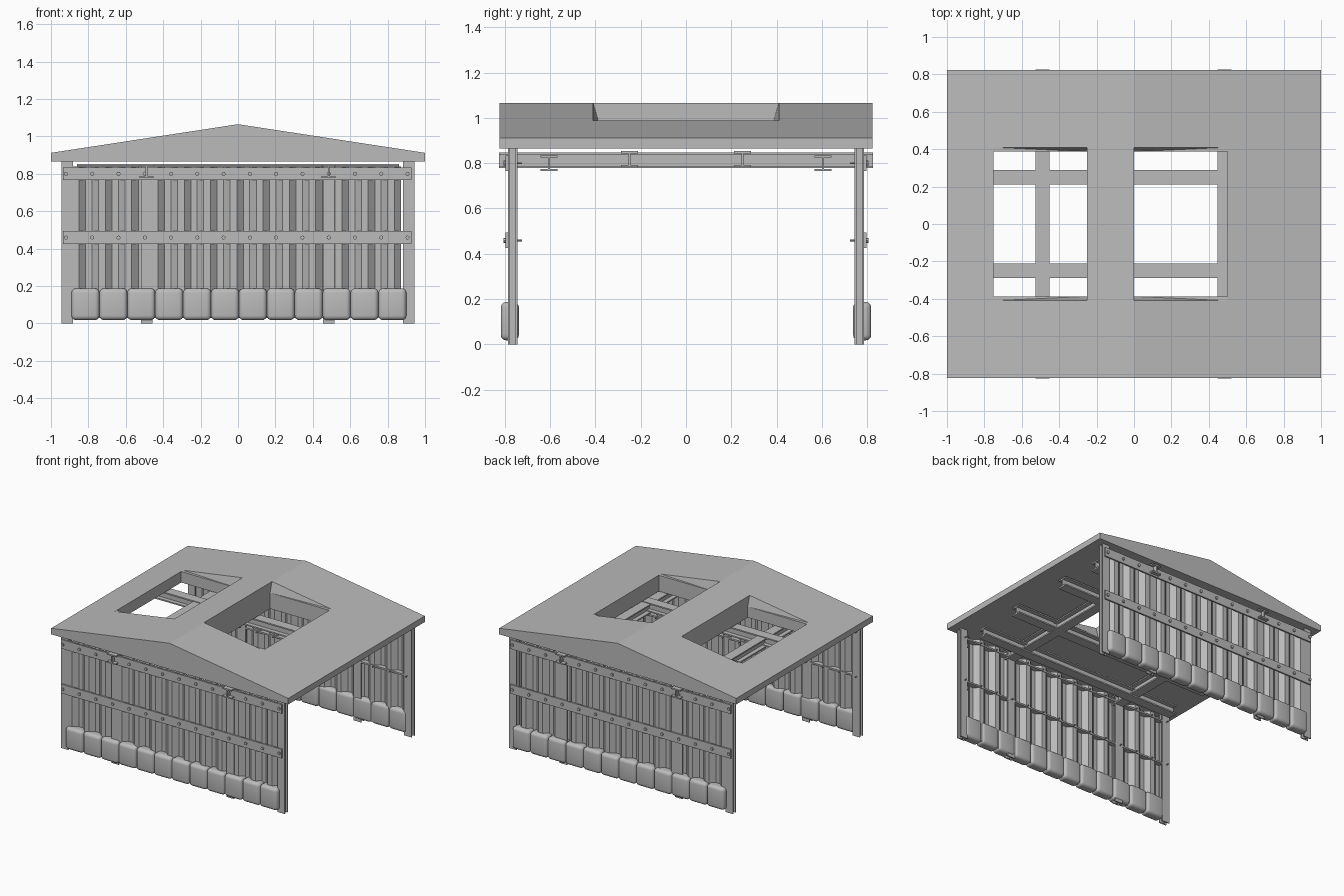
import bpy, bmesh
from mathutils import Matrix, Vector

if "Cube" in bpy.data.objects:
    bpy.data.objects.remove(bpy.data.objects["Cube"])

GREY = (0.5, 0.5, 0.5, 1)
mat = bpy.data.materials.new("plain grey")
mat.use_nodes = True
mat.diffuse_color = GREY
mat.node_tree.nodes["Principled BSDF"].inputs["Base Color"].default_value = GREY


def finish(bm, name):
    bmesh.ops.recalc_face_normals(bm, faces=bm.faces)
    mesh = bpy.data.meshes.new(name)
    bm.to_mesh(mesh)
    bm.free()
    mesh.materials.append(mat)
    ob = bpy.data.objects.new(name, mesh)
    bpy.context.collection.objects.link(ob)
    return ob


def add_box(bm, x, y, z):
    """Box from three (low, high) ranges."""
    mid = Vector([(a + b) / 2 for a, b in (x, y, z)])
    size = Vector([abs(b - a) for a, b in (x, y, z)])
    m = Matrix.Translation(mid) @ Matrix.Diagonal(size).to_4x4()
    return bmesh.ops.create_cube(bm, size=1, matrix=m)["verts"]


def boxes(name, *ranges):
    bm = bmesh.new()
    for r in ranges:
        add_box(bm, *r)
    return finish(bm, name)


def around(c, w):
    return (c - w / 2, c + w / 2)


def i_beam(name, axis, c, length, top, w=0.075, h=0.07, t=0.01):
    """Horizontal I beam along x or y, centred at c on the other axis."""
    parts = []
    for width, z in ((w, (top - t, top)), (t, (top - h, top)), (w, (top - h, top - h + t))):
        run, cross = around(0, length), around(c, width)
        parts.append((run, cross, z) if axis == "x" else (cross, run, z))
    return boxes(name, *parts)


def h_post(name, x, y, top, w=0.062, d=0.04, t=0.008):
    """Upright H post with its flanges facing front and back."""
    z = (0, top)
    return boxes(name,
                 (around(x, w), around(y - d / 2 + t / 2, t), z),
                 (around(x, w), around(y + d / 2 - t / 2, t), z),
                 (around(x, t), around(y, d), z))


# Gabled roof slab
EAVE, RIDGE, BASE, HALF_Y = 0.912, 1.065, 0.866, 0.823


def roof_z(x):
    return RIDGE - (RIDGE - EAVE) * abs(x)


bm = bmesh.new()
outline = [(-1, BASE), (1, BASE), (1, EAVE), (0, RIDGE), (-1, EAVE)]
face = bm.faces.new([bm.verts.new((x, -HALF_Y, z)) for x, z in outline])
ext = bmesh.ops.extrude_face_region(bm, geom=[face])
bmesh.ops.translate(bm, vec=(0, 2 * HALF_Y, 0),
                    verts=[v for v in ext["geom"] if isinstance(v, bmesh.types.BMVert)])
roof = finish(bm, "roof")

# Skylight openings with flared ends
for x0, x1 in ((-0.75, -0.25), (0.0, 0.5)):
    lip = min(roof_z(x0), roof_z(x1)) - 0.001
    rings = [(0.387, lambda x: 0.8), (0.387, lambda x: lip),
             (0.41, roof_z), (0.41, lambda x: roof_z(x) + 0.1)]
    bm = bmesh.new()
    loops = [[bm.verts.new((x, y, zf(x))) for x, y in
              ((x0, -hy), (x1, -hy), (x1, hy), (x0, hy))] for hy, zf in rings]
    for a, b in zip(loops, loops[1:]):
        for i in range(4):
            j = (i + 1) % 4
            bm.faces.new((a[i], a[j], b[j], b[i]))
    bm.faces.new(loops[0])
    bm.faces.new(loops[-1])
    bmesh.ops.triangulate(bm, faces=bm.faces)
    cutter = finish(bm, "skylight_cutter")
    cutter.hide_render = True
    cutter.hide_set(True)
    cut = roof.modifiers.new("skylight", "BOOLEAN")
    cut.operation, cut.solver, cut.object = "DIFFERENCE", "EXACT", cutter

bpy.context.view_layer.update()
evaluated = roof.evaluated_get(bpy.context.evaluated_depsgraph_get())
cut_mesh = bpy.data.meshes.new_from_object(evaluated)
roof.modifiers.clear()
roof.data = cut_mesh
for ob in [o for o in bpy.data.objects if o.name.startswith("skylight_cutter")]:
    bpy.data.objects.remove(ob)

# Ceiling beams
for x in (-0.49, 0.485):
    i_beam("long_beam", "y", x, 1.65, 0.848)
for s in (-1, 1):
    i_beam("inner_cross_beam", "x", s * 0.25, 1.72, 0.853)
    i_beam("outer_cross_beam", "x", s * 0.605, 1.72, 0.835)

# Two matching side walls
PITCH = 0.1405
for s, side in ((-1, "front"), (1, "back")):
    wall_y = s * 0.765
    for x in (-0.914, 0.912):
        h_post(side + "_corner_post", x, wall_y, BASE)
    for x in (-0.488, 0.485):
        h_post(side + "_middle_post", x, wall_y, 0.84)

    # Corrugated sheet
    bm = bmesh.new()
    pts, x, k = [], -0.885, 0
    while x < 0.886:
        pts.append((x, s * (0.783 if k % 4 < 2 else 0.752)))
        x += PITCH / 4
        k += 1
    rows = [[bm.verts.new((px, py, z)) for px, py in pts] for z in (0.03, 0.84)]
    for i in range(len(pts) - 1):
        bm.faces.new((rows[0][i], rows[0][i + 1], rows[1][i + 1], rows[1][i]))
    sheet = finish(bm, side + "_corrugated_sheet")
    solid = sheet.modifiers.new("thickness", "SOLIDIFY")
    solid.thickness, solid.offset = 0.004, 0

    # Angle rails and their bolts
    for z in (0.8, 0.459):
        boxes(side + "_rail",
              ((-0.935, 0.927), (s * 0.786, s * 0.797), around(z, 0.069)),
              ((-0.885, 0.885), (s * 0.745, s * 0.79), around(z, 0.012)))
        bm = bmesh.new()
        for i in range(14):
            for r, depth, y in ((0.011, 0.01, 0.801), (0.004, 0.075, 0.762)):
                m = Matrix.Translation((-0.92 + i * PITCH, s * y, z)) @ Matrix.Rotation(1.5708, 4, "X")
                bmesh.ops.create_cone(bm, cap_ends=True, segments=8, radius1=r,
                                      radius2=r, depth=depth, matrix=m)
        finish(bm, side + "_bolts")

    # Row of stuffed bags along the foot
    width = 1.79 / 12
    for i in range(12):
        bm = bmesh.new()
        add_box(bm, around(-0.89 + (i + 0.5) * width, width), (s * 0.738, s * 0.818), (0.018, 0.187))
        bmesh.ops.bevel(bm, geom=bm.edges[:], offset=0.024, segments=4,
                        profile=0.5, affect="EDGES")
        bag = finish(bm, side + "_bag")
        for p in bag.data.polygons:
            p.use_smooth = True
